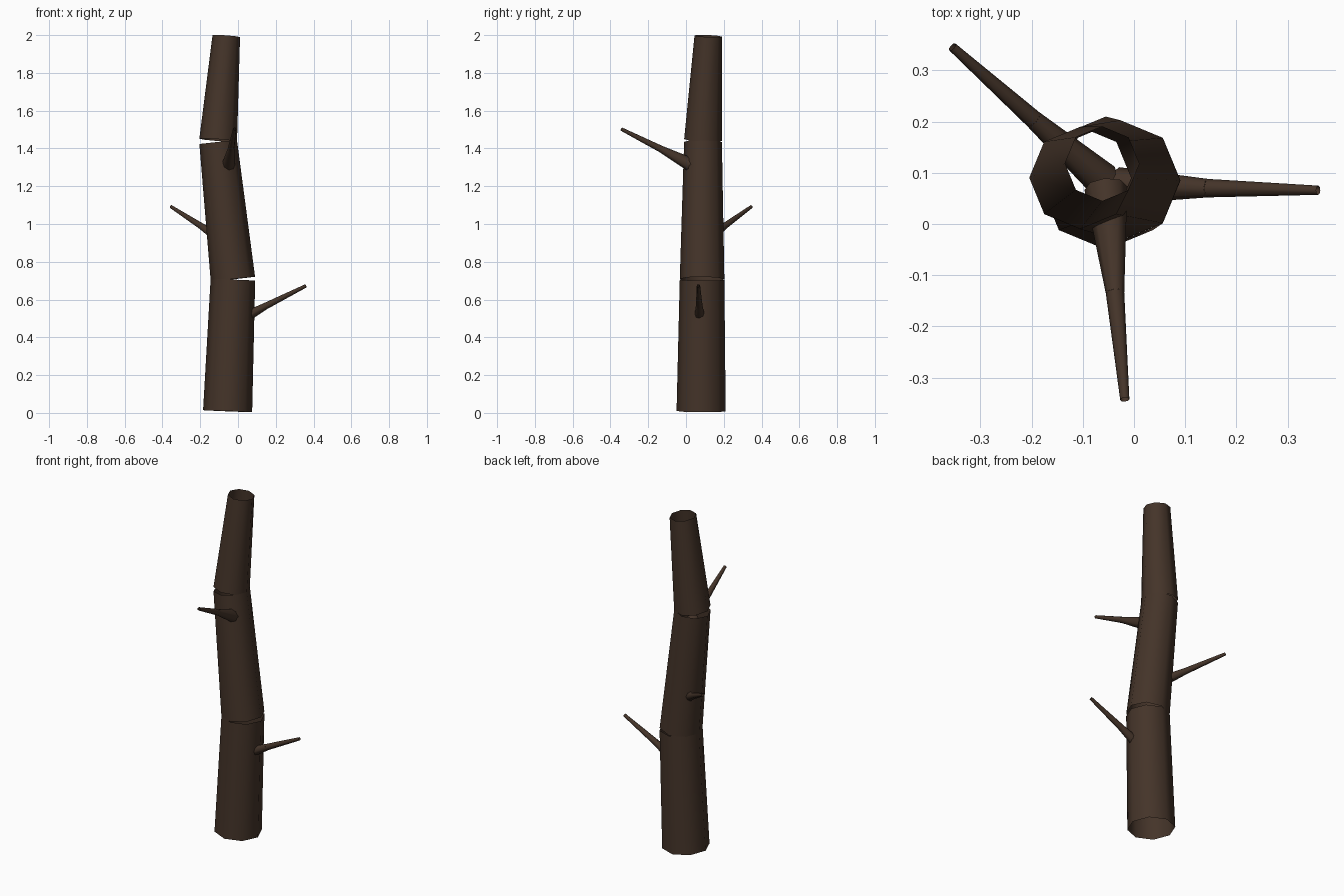
import bpy, bmesh, math
from mathutils import Vector

if "Cube" in bpy.data.objects:
    bpy.data.objects.remove(bpy.data.objects["Cube"])

bark = bpy.data.materials.new("dark_brown_bark")
bark.diffuse_color = (0.058, 0.034, 0.022, 1)
bark.use_nodes = True
bark.node_tree.nodes["Principled BSDF"].inputs["Base Color"].default_value = bark.diffuse_color

SIDES = 8


def tube(name, start, end, r0, r1):
    """Open tapered tube whose end rings are square to its own axis."""
    a, b = Vector(start), Vector(end)
    axis = (b - a).normalized()
    # ring directions: keep corners facing the main axes
    ref = Vector((1, 0, 0)) if abs(axis.z) > 0.8 else Vector((0, 0, 1))
    u = (ref - axis * ref.dot(axis)).normalized()
    v = axis.cross(u)
    bm = bmesh.new()
    rings = []
    for c, r in ((a, r0), (b, r1)):
        ring = []
        for i in range(SIDES):
            t = 2 * math.pi * i / SIDES
            ring.append(bm.verts.new(c + (u * math.cos(t) + v * math.sin(t)) * r))
        rings.append(ring)
    for i in range(SIDES):
        j = (i + 1) % SIDES
        f = bm.faces.new((rings[0][i], rings[0][j], rings[1][j], rings[1][i]))
        f.smooth = True
    me = bpy.data.meshes.new(name)
    bm.to_mesh(me)
    bm.free()
    me.materials.append(bark)
    ob = bpy.data.objects.new(name, me)
    bpy.context.collection.objects.link(ob)
    return ob


# Trunk: three hollow sections, with open notches where they bend
tube("trunk_lower", (-0.055, 0.08, 0.009), (-0.027, 0.085, 0.705), 0.13, 0.118)
tube("trunk_middle", (-0.027, 0.085, 0.708), (-0.105, 0.09, 1.434), 0.118, 0.1)
tube("trunk_upper", (-0.105, 0.09, 1.444), (-0.062, 0.118, 1.995), 0.1, 0.073)

# Branches: a thick stub from inside the trunk, then a thin twig
branches = {
    "right": ((-0.03, 0.075, 0.47), (0.145, 0.07, 0.565), (0.36, 0.066, 0.673), 0.036),
    "back": ((-0.06, 0.085, 0.9), (-0.197, 0.205, 0.99), (-0.355, 0.346, 1.092), 0.035),
    "front": ((-0.055, 0.07, 1.29), (-0.037, -0.135, 1.398), (-0.018, -0.343, 1.503), 0.042),
}
for side, (root, bend, tip, r) in branches.items():
    tube(side + "_branch_stub", root, bend, r, 0.018)
    tube(side + "_branch_twig", bend, tip, 0.018, 0.009)
